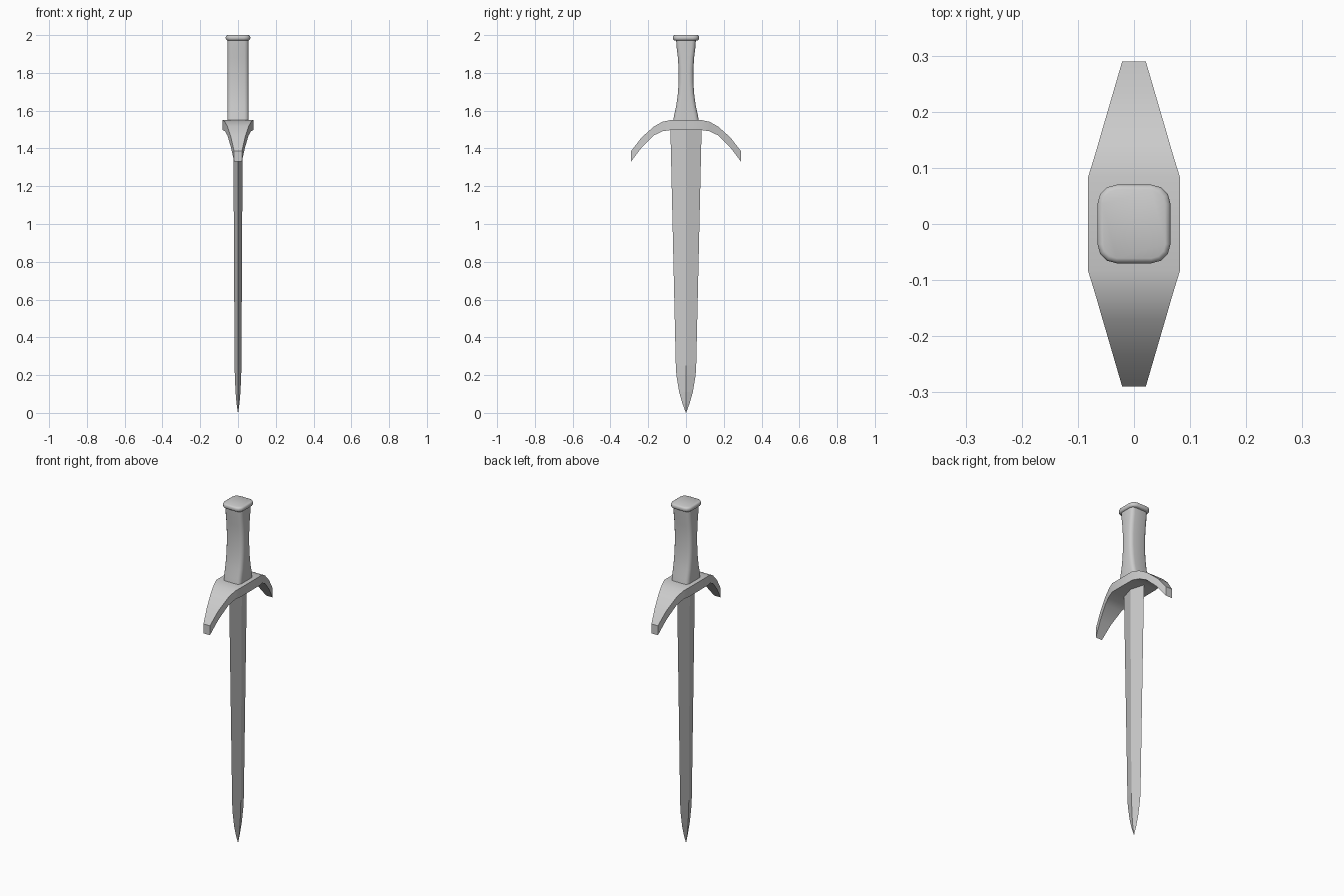
import bpy, bmesh, math

if "Cube" in bpy.data.objects:
    bpy.data.objects.remove(bpy.data.objects["Cube"])


def finish(name, bm, angle=None):
    bmesh.ops.recalc_face_normals(bm, faces=bm.faces)
    mesh = bpy.data.meshes.new(name)
    bm.to_mesh(mesh)
    bm.free()
    ob = bpy.data.objects.new(name, mesh)
    bpy.context.collection.objects.link(ob)
    if angle:
        bpy.ops.object.select_all(action='DESELECT')
        ob.select_set(True)
        bpy.context.view_layer.objects.active = ob
        bpy.ops.object.shade_smooth_by_angle(angle=math.radians(angle))
    return ob


def loft(name, rings, angle=None):
    # Skin a stack of equal-length closed rings and cap both ends
    bm = bmesh.new()
    loops = [[bm.verts.new(p) for p in ring] for ring in rings]
    n = len(loops[0])
    for a, b in zip(loops, loops[1:]):
        for i in range(n):
            j = (i + 1) % n
            bm.faces.new((a[i], a[j], b[j], b[i]))
    bm.faces.new(loops[0])
    bm.faces.new(loops[-1])
    bmesh.ops.remove_doubles(bm, verts=bm.verts, dist=0.00005)
    return finish(name, bm, angle)


def rounded(hx, hy, r, z, steps=3):
    pts = []
    for k, (sx, sy) in enumerate([(1, 1), (-1, 1), (-1, -1), (1, -1)]):
        for s in range(steps + 1):
            a = math.pi / 2 * (k + s / steps)
            pts.append((sx * (hx - r) + r * math.cos(a),
                        sy * (hy - r) + r * math.sin(a), z))
    return pts


# Blade: diamond section tapering to a point (z, half thickness, half width)
blade = [(0.0, 0.0005, 0.0005), (0.05, 0.008, 0.019), (0.11, 0.013, 0.036),
         (0.2, 0.017, 0.051), (0.25, 0.018, 0.054), (1.52, 0.025, 0.083)]
loft("blade", [[(t, 0, z), (0, w, z), (-t, 0, z), (0, -w, z)] for z, t, w in blade])

# Crossguard: drooping arch, narrowing outward (y, bottom z, top z, half depth)
half = [(0.083, 1.497, 1.55, 0.082), (0.125, 1.491, 1.541, 0.069),
        (0.17, 1.469, 1.516, 0.056), (0.235, 1.405, 1.458, 0.037),
        (0.29, 1.332, 1.387, 0.021)]
stations = [(-y, b, t, d) for y, b, t, d in reversed(half)] + half
loft("crossguard", [[(-d, y, b), (d, y, b), (d, y, t), (-d, y, t)]
                    for y, b, t, d in stations], 30)

# Grip: rounded section with a pinched waist (z, half depth in y)
grip = [(1.54, 0.069), (1.58, 0.062), (1.63, 0.051), (1.69, 0.043), (1.75, 0.039),
        (1.82, 0.039), (1.88, 0.043), (1.93, 0.049), (1.98, 0.053)]
loft("grip", [rounded(0.056, hy, 0.022, z) for z, hy in grip], 40)

# Pommel: flat rounded cap with softened rims (z, inset)
cap = [(1.972, 0.008), (1.976, 0.002), (1.983, 0), (1.991, 0),
       (1.997, 0.003), (2.0, 0.009)]
loft("pommel", [rounded(0.065 - i, 0.070 - i, 0.034 - i, z) for z, i in cap], 40)
